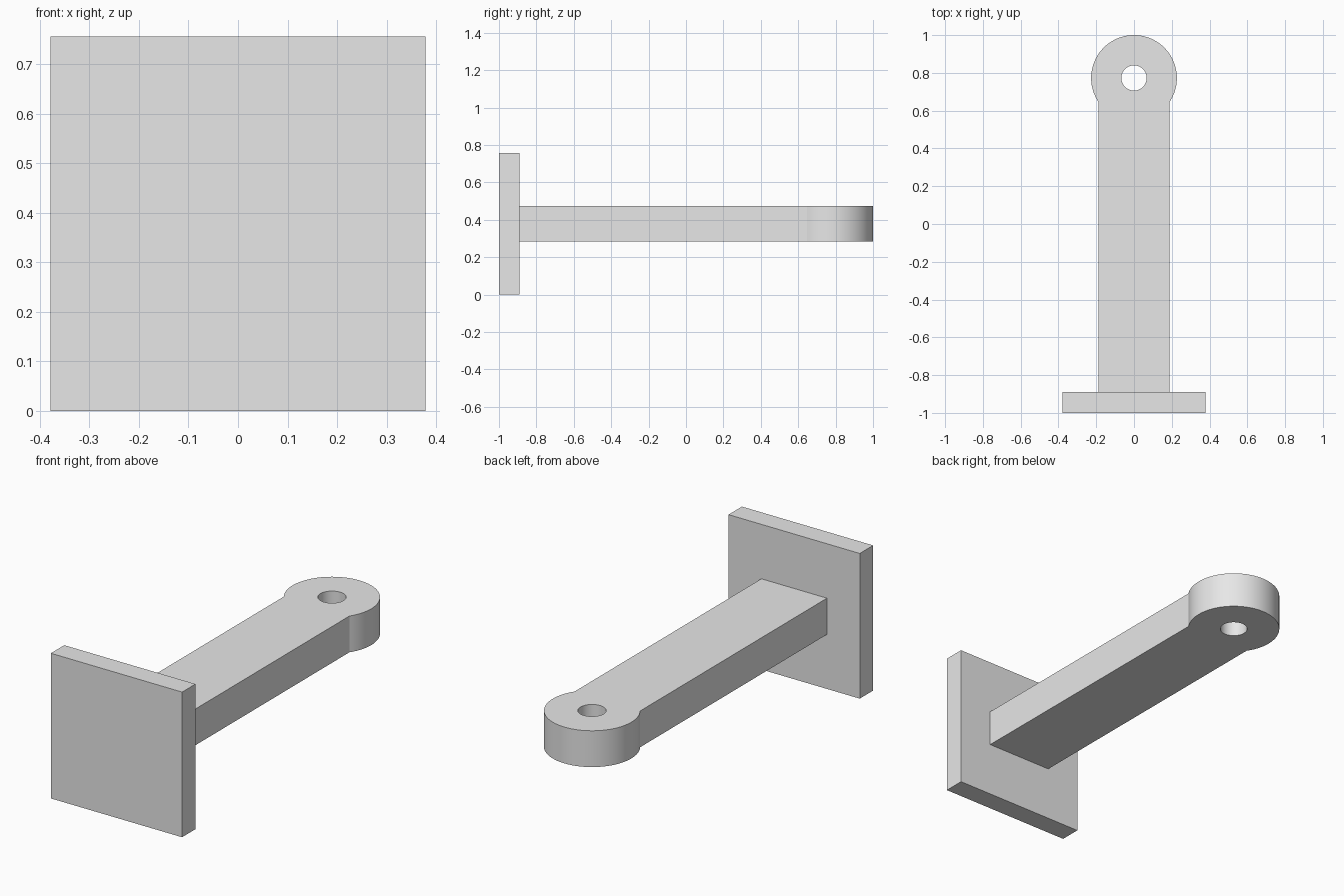
import bpy, bmesh
from math import acos, cos, sin, pi

if "Cube" in bpy.data.objects:
    bpy.data.objects.remove(bpy.data.objects["Cube"], do_unlink=True)

# Main sizes
PLATE, PLATE_DEPTH = 0.756, 0.11
ARM_HALF, ARM_HEIGHT = 0.189, 0.189
EYE_R, HOLE_R = 0.227, 0.067
EYE_Y = 1 - EYE_R
ARM_Z = (PLATE - ARM_HEIGHT) / 2

grey = bpy.data.materials.new("plain grey")
grey.use_nodes = True
colour = (0.8, 0.8, 0.8, 1)
grey.diffuse_color = colour
grey.node_tree.nodes["Principled BSDF"].inputs["Base Color"].default_value = colour


def prism(name, loops, z, height):
    """Extrude a flat outline, with any further loops as holes."""
    bm = bmesh.new()
    edges = []
    for loop in loops:
        verts = [bm.verts.new((x, y, z)) for x, y in loop]
        edges += [bm.edges.new((a, b)) for a, b in zip(verts, verts[1:] + verts[:1])]
    bmesh.ops.triangle_fill(bm, use_beauty=True, use_dissolve=False, edges=edges)
    top = bmesh.ops.extrude_face_region(bm, geom=bm.faces[:], use_keep_orig=True)["geom"]
    bmesh.ops.translate(bm, vec=(0, 0, height),
                        verts=[v for v in top if isinstance(v, bmesh.types.BMVert)])
    bmesh.ops.recalc_face_normals(bm, faces=bm.faces[:])
    mesh = bpy.data.meshes.new(name)
    bm.to_mesh(mesh)
    bm.free()
    mesh.materials.append(grey)
    obj = bpy.data.objects.new(name, mesh)
    bpy.context.collection.objects.link(obj)
    return obj


def arc(radius, start, end, steps):
    return [(radius * cos(start + (end - start) * i / steps),
             EYE_Y + radius * sin(start + (end - start) * i / steps))
            for i in range(steps + 1)]


# Square mounting plate
half = PLATE / 2
back = -1 + PLATE_DEPTH
prism("mounting_plate", [[(-half, -1), (half, -1), (half, back), (-half, back)]], 0, PLATE)

# Arm ending in a round eye with a through hole
start = -acos(ARM_HALF / EYE_R)
outline = [(-ARM_HALF, back), (ARM_HALF, back)] + arc(EYE_R, start, pi - start, 72)
hole = arc(HOLE_R, 0, 2 * pi, 48)[:-1]
arm = prism("arm_with_eye", [outline, hole], ARM_Z, ARM_HEIGHT)

bpy.ops.object.select_all(action="DESELECT")
arm.select_set(True)
bpy.context.view_layer.objects.active = arm
bpy.ops.object.shade_smooth_by_angle(angle=pi / 9)
